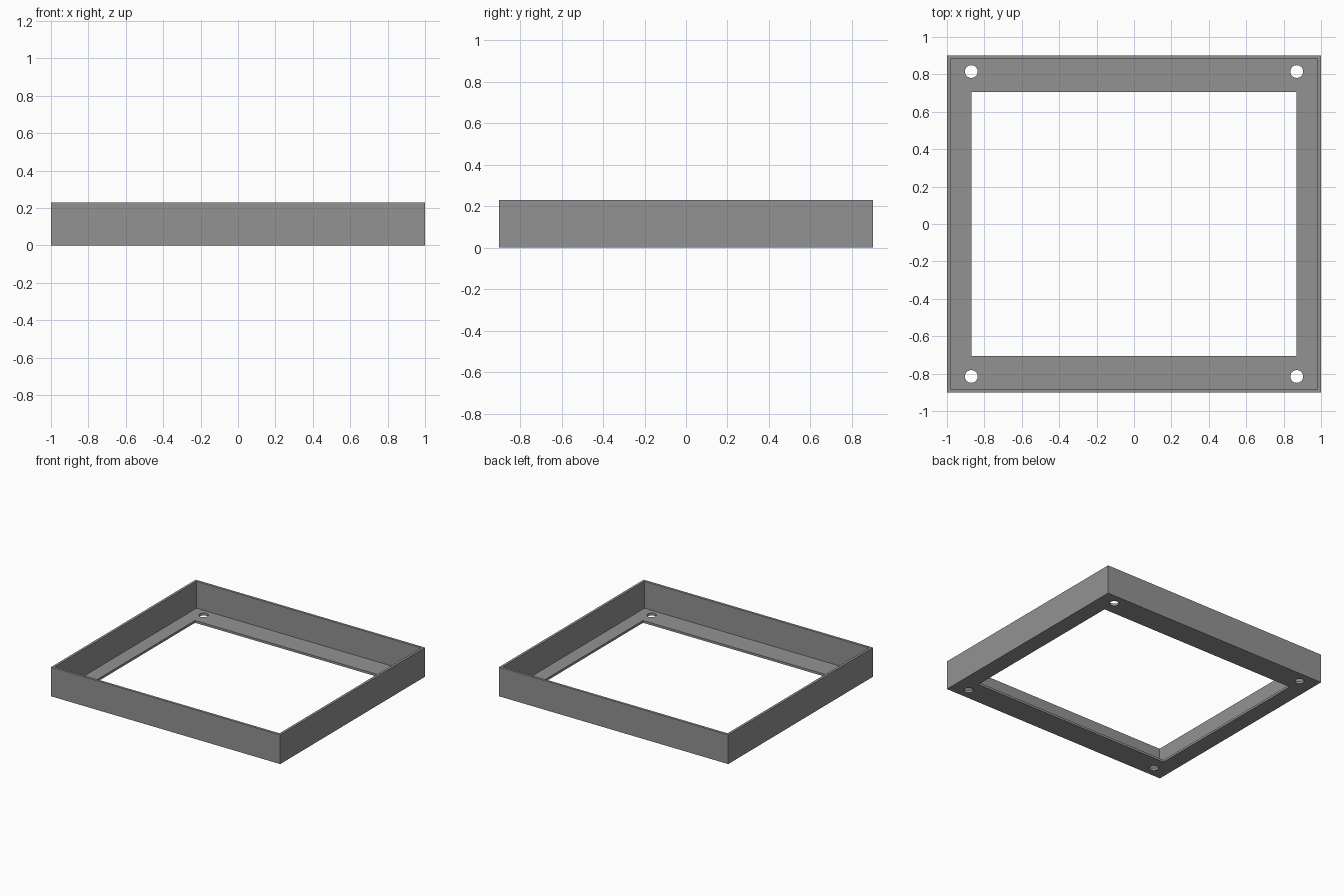
import bpy

if "Cube" in bpy.data.objects:
    bpy.data.objects.remove(bpy.data.objects["Cube"])

WIDTH, DEPTH, HEIGHT = 2.0, 1.804, 0.23
WALL, FLOOR = 0.02, 0.018
OPEN_X, OPEN_Y = 1.738, 1.412
HOLE_X, HOLE_Y, HOLE_R = 0.87, 0.815, 0.034

grey = bpy.data.materials.new("mid grey")
grey.diffuse_color = (0.29, 0.29, 0.29, 1)
grey.use_nodes = True
grey.node_tree.nodes["Principled BSDF"].inputs["Base Color"].default_value = grey.diffuse_color


def box(name, sx, sy, z0, z1):
    bpy.ops.mesh.primitive_cube_add(size=1, location=(0, 0, (z0 + z1) / 2))
    ob = bpy.context.object
    ob.name = name
    ob.scale = (sx, sy, z1 - z0)
    bpy.ops.object.transform_apply(location=True, rotation=False, scale=True)
    ob.data.materials.append(grey)
    return ob


def cut(target, cutter):
    cutter.hide_render = True
    mod = target.modifiers.new(cutter.name, 'BOOLEAN')
    mod.operation = 'DIFFERENCE'
    mod.solver = 'EXACT'
    mod.object = cutter
    bpy.context.view_layer.objects.active = target
    bpy.ops.object.modifier_apply(modifier=mod.name)
    bpy.data.objects.remove(cutter, do_unlink=True)


# Shallow tray: outer block with a thin-walled pocket
tray = box("tray_frame", WIDTH, DEPTH, 0, HEIGHT)
cut(tray, box("pocket_cutter", WIDTH - 2 * WALL, DEPTH - 2 * WALL, FLOOR, HEIGHT + 0.1))

# Large window through the floor, leaving an inner flange
cut(tray, box("opening_cutter", OPEN_X, OPEN_Y, -0.1, 0.1))

# Screw holes in the flange corners
for sx in (-1, 1):
    for sy in (-1, 1):
        bpy.ops.mesh.primitive_cylinder_add(
            vertices=32, radius=HOLE_R, depth=0.2,
            location=(sx * HOLE_X, sy * HOLE_Y, 0))
        hole = bpy.context.object
        hole.name = "hole_cutter"
        hole.data.materials.append(grey)
        cut(tray, hole)

# Smooth hole walls, crisp edges elsewhere
bpy.ops.object.select_all(action='DESELECT')
tray.select_set(True)
bpy.context.view_layer.objects.active = tray
bpy.ops.object.shade_smooth_by_angle()
